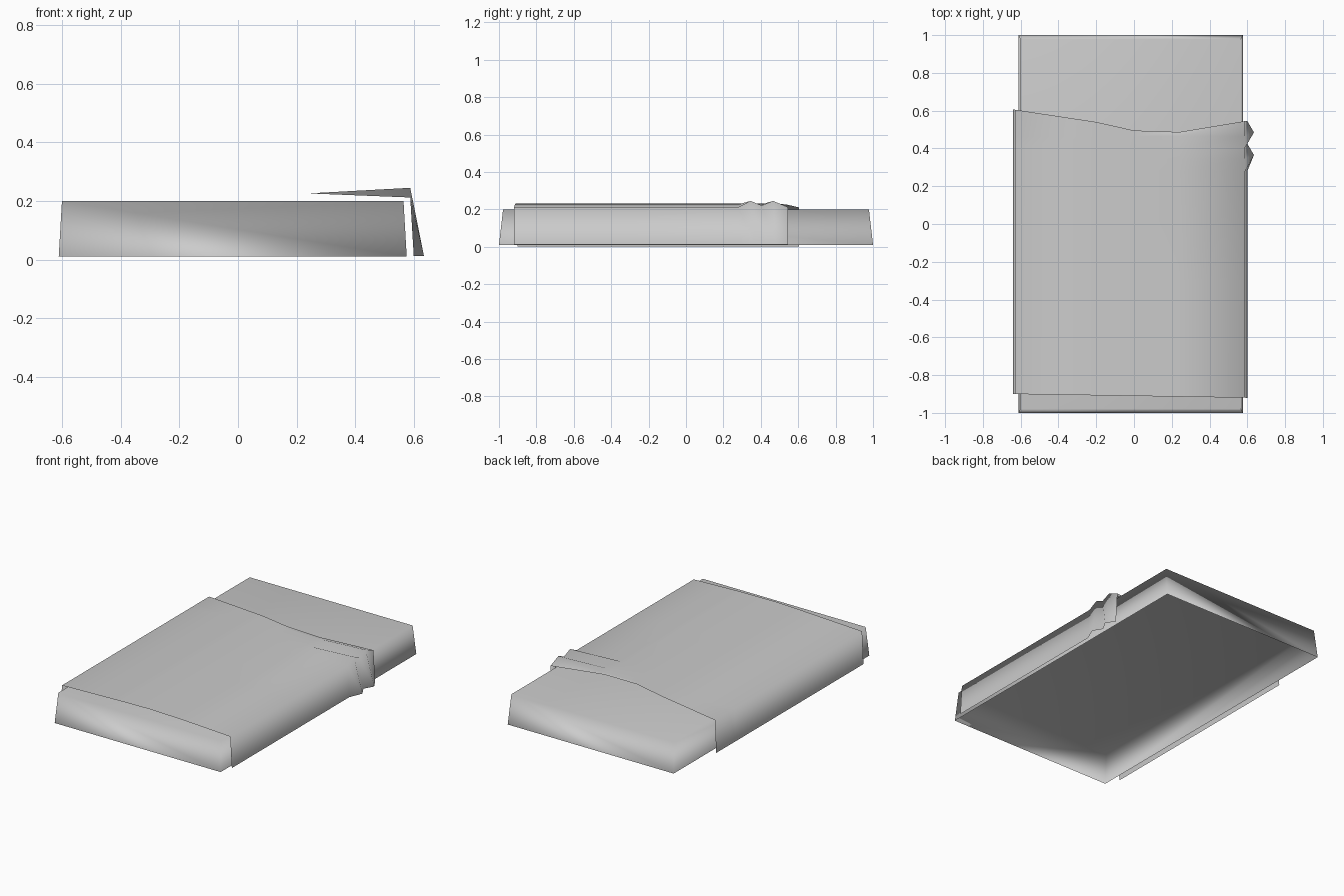
import bpy, bmesh

if "Cube" in bpy.data.objects:
    bpy.data.objects.remove(bpy.data.objects["Cube"], do_unlink=True)

GREY = (0.6, 0.6, 0.6, 1.0)
cloth = bpy.data.materials.new("plain grey cloth")
cloth.use_nodes = True
cloth.diffuse_color = GREY
cloth.node_tree.nodes["Principled BSDF"].inputs["Base Color"].default_value = GREY


def finish(bm, name):
    """Turn a bmesh into a soft-shaded object dominated by its large faces."""
    mesh = bpy.data.meshes.new(name)
    bm.to_mesh(mesh)
    bm.free()
    mesh.materials.append(cloth)
    for face in mesh.polygons:
        face.use_smooth = True
    obj = bpy.data.objects.new(name, mesh)
    bpy.context.collection.objects.link(obj)
    obj.modifiers.new("Soft normals", 'WEIGHTED_NORMAL').mode = 'FACE_AREA'
    return obj


# Mattress: tapered box, open underneath
bm = bmesh.new()
bmesh.ops.create_cube(bm, size=2)
bm.normal_update()
bmesh.ops.delete(bm, geom=[f for f in bm.faces if f.normal.z < -0.5],
                 context='FACES_ONLY')
for v in bm.verts:
    top = v.co.z > 0
    v.co.x = v.co.x * (0.583 if top else 0.594) - 0.018
    v.co.y *= 0.978 if top else 1.0
    v.co.z = 0.2 if top else 0.01
finish(bm, "mattress")

# Blanket: cross-section columns (x, z, back edge y), draped over both sides
columns = [(-0.64, 0.0, 0.605), (-0.63, 0.21, 0.605), (-0.2, 0.225, 0.54),
           (0.0, 0.23, 0.495), (0.24, 0.226, 0.487),
           (0.588, 0.212, 0.545), (0.6, 0.012, 0.545)]
# Rows: y, then how far the gathered folds rise and flare at the right side
rows = [(-0.92, 0, 0), (-0.3, 0, 0), (0.28, 0, 0), (0.345, 0.033, 0.035),
        (0.405, 0.008, 0), (0.465, 0.033, 0.035), (None, 0, 0)]
TOP_EDGE, HEM = len(columns) - 2, len(columns) - 1

bm = bmesh.new()
grid = []
for row_y, rise, flare in rows:
    line = []
    for i, (x, z, back) in enumerate(columns):
        y = back if row_y is None else row_y
        if row_y == rows[0][0]:
            y += 0.02 * (0.6 - x) / 1.24        # slightly skewed front hem
        if i == TOP_EDGE:
            z += rise
        elif i == HEM:
            x += flare
            if row_y is not None and row_y > 0.3:
                y += 0.02
        line.append(bm.verts.new((x, y, z)))
    grid.append(line)
for near, far in zip(grid, grid[1:]):
    for i in range(HEM):
        bm.faces.new((near[i], near[i + 1], far[i + 1], far[i]))
finish(bm, "blanket")
